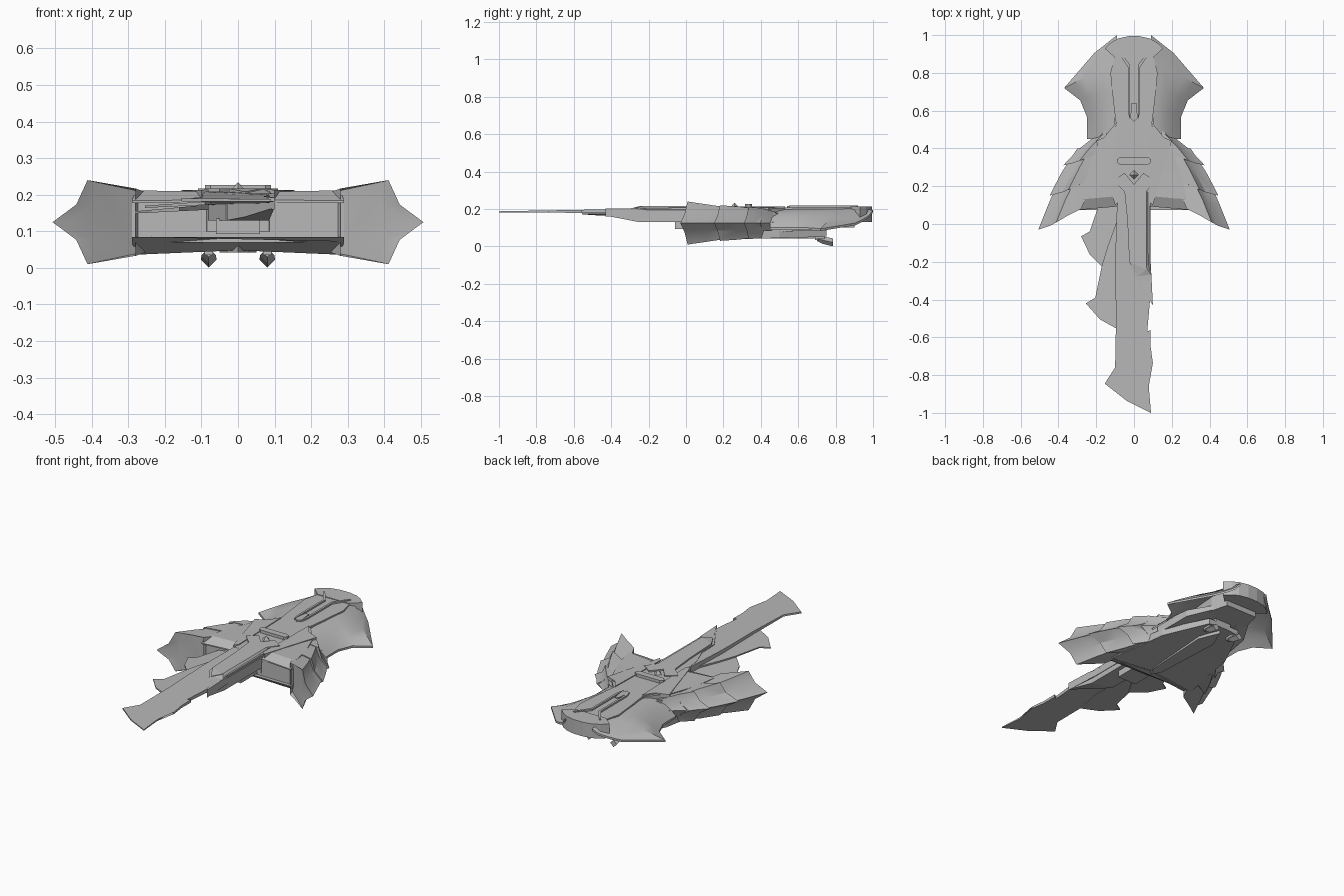
import bpy, bmesh, math

grey = bpy.data.materials.new("hull_grey")
grey.diffuse_color = (0.48, 0.48, 0.48, 1)


def finish(name, bm, mirror=False, smooth=False):
    """Turn a bmesh into a named object, optionally mirrored across x = 0."""
    if mirror:
        copy = bmesh.ops.duplicate(bm, geom=bm.verts[:] + bm.edges[:] + bm.faces[:])["geom"]
        for v in copy:
            if isinstance(v, bmesh.types.BMVert):
                v.co.x = -v.co.x
    bmesh.ops.recalc_face_normals(bm, faces=bm.faces)
    me = bpy.data.meshes.new(name)
    bm.to_mesh(me)
    bm.free()
    ob = bpy.data.objects.new(name, me)
    bpy.context.collection.objects.link(ob)
    me.materials.append(grey)
    if smooth:
        bpy.ops.object.select_all(action='DESELECT')
        ob.select_set(True)
        bpy.context.view_layer.objects.active = ob
        bpy.ops.object.shade_smooth_by_angle(angle=math.radians(30))
    return ob


def plate(name, outline, low, high, mirror=False):
    """Solid from a plan outline; low and high are heights or functions of x, y."""
    f = lambda h, x, y: h(x, y) if callable(h) else h
    bm = bmesh.new()
    a = [bm.verts.new((x, y, f(low, x, y))) for x, y in outline]
    b = [bm.verts.new((x, y, f(high, x, y))) for x, y in outline]
    n = len(a)
    caps = [bm.faces.new(a), bm.faces.new(b)]
    for i in range(n):
        j = (i + 1) % n
        bm.faces.new((a[i], a[j], b[j], b[i]))
    bmesh.ops.triangulate(bm, faces=caps)
    return finish(name, bm, mirror)


def loft(name, rings, mirror=False, smooth=False):
    """Skin between closed rings of equal length and cap the ends."""
    bm = bmesh.new()
    rs = [[bm.verts.new(p) for p in r] for r in rings]
    n = len(rs[0])
    for a, b in zip(rs, rs[1:]):
        for i in range(n):
            j = (i + 1) % n
            bm.faces.new((a[i], a[j], b[j], b[i]))
    bm.faces.new(rs[0])
    bm.faces.new(rs[-1])
    return finish(name, bm, mirror, smooth)


def both(pts):
    """Complete a symmetric outline from its right half."""
    return pts + [(-x, y) for x, y in reversed(pts) if abs(x) > 1e-4]


MID = 0.125


def pod_ring(y, inner, edge, half, sweep):
    """Bulged pod section whose outer point is swept forward."""
    corner = inner + (edge - inner) * 0.58
    top = [(inner, y, MID + half * 0.80),
           ((inner + corner) / 2, y - sweep * 0.3, MID + half * 0.90),
           (corner, y - sweep * 0.65, MID + half),
           (corner + (edge - corner) * 0.32, y - sweep * 0.8, MID + half * 0.42)]
    return top + [(edge, y - sweep, MID)] + [(x, v, 2 * MID - z) for x, v, z in reversed(top)]


# overlapping side pod segments, rear to front
for name, rings in (
    ("rear_pod_segment", [(0.49, 0.11, 0.20, 0.06, 0.02), (0.43, 0.14, 0.30, 0.08, 0.04),
                          (0.38, 0.17, 0.375, 0.086, 0.07)]),
    ("middle_pod_segment", [(0.42, 0.13, 0.30, 0.07, 0.02), (0.32, 0.17, 0.385, 0.088, 0.05),
                            (0.24, 0.21, 0.447, 0.095, 0.09)]),
    ("front_pod_segment", [(0.27, 0.18, 0.40, 0.08, 0.04), (0.17, 0.24, 0.455, 0.098, 0.07),
                           (0.08, 0.28, 0.507, 0.115, 0.11)])):
    ring_pts = [pod_ring(*r) for r in rings]
    if name == "front_pod_segment":  # hollow swept mouth
        ring_pts.append([(0.28 + (x - 0.28) * 0.78, y + 0.025, MID + (z - MID) * 0.94)
                         for x, y, z in ring_pts[-1]])
    loft(name, ring_pts, mirror=True, smooth=True)

# central wing body between the pods
wing = [(0.0, 0.10), (0.29, 0.095), (0.25, 0.3), (0.17, 0.48), (0.0, 0.6)]
plate("wing_core", both(wing)[1:], 0.07, 0.180)
loft("upper_wing_deck",
     [[(0.06, y, 0.178), (w, y - s, 0.178), (w, y - s, zo), (0.06, y, zi)]
      for y, w, s, zo, zi in ((0.095, 0.29, 0.02, 0.184, 0.186), (0.15, 0.28, 0.02, 0.212, 0.208),
                              (0.28, 0.25, 0.01, 0.206, 0.208), (0.42, 0.19, 0, 0.203, 0.208),
                              (0.53, 0.10, 0, 0.205, 0.208))], mirror=True)
loft("lower_wing_hull",
     [[(w, y - s, 0.085), (w, y - s, z), (0, y, z + 0.012), (-w, y - s, z), (-w, y - s, 0.085)]
      for y, w, s, z in ((0.095, 0.29, 0.02, 0.072), (0.17, 0.28, 0.02, 0.036), (0.3, 0.25, 0, 0.04),
                         (0.5, 0.22, 0, 0.045), (0.75, 0.10, 0, 0.052))])
plate("shoulder_plate", [(0.09, 0.53), (0.13, 0.47), (0.20, 0.44), (0.17, 0.34), (0.13, 0.2),
                        (0.10, 0.1), (0.08, 0.12)], 0.19,
      lambda x, y: 0.214 - 0.05 * max(0, x - 0.09), mirror=True)

# swept rear fins: thin shells drooping from the spine to the tip
fin_root = [(0.09, 1.0, 0.195), (0.10, 0.86, 0.205), (0.10, 0.72, 0.205), (0.10, 0.60, 0.20), (0.10, 0.45, 0.195)]
fin_edge = [(0.21, 0.905, 0.125), (0.37, 0.72, 0.095), (0.285, 0.655, 0.10), (0.25, 0.57, 0.10), (0.25, 0.45, 0.10)]
rings = []
for a, b, power in zip(fin_root, fin_edge, (0.6, 1.3, 1.6, 1.6, 1.6)):
    top = []
    for k in range(6):
        t = k / 5
        x, y = a[0] + (b[0] - a[0]) * t, a[1] + (b[1] - a[1]) * t
        top.append((x, y, a[2] + (b[2] - a[2]) * t ** power))
    rings.append(top + [(x, y, z - 0.012) for x, y, z in reversed(top)])
loft("rear_fin", rings, mirror=True, smooth=True)
plate("rear_side_body", [(0.08, 0.5), (0.22, 0.46), (0.21, 0.58), (0.2, 0.68), (0.13, 0.80), (0.08, 0.85)],
      lambda x, y: 0.075 + 0.09 * max(0, y - 0.5), 0.13, mirror=True)

# spine and curved stern
spine = [(0.085, 0.09), (0.10, 0.2), (0.095, 0.53), (0.11, 0.65), (0.125, 0.80), (0.10, 0.9)]
plate("spine_deck", both(spine), 0.10, 0.209)
stern = [(0.10, 0.88), (0.155, 0.93), (0.12, 0.962), (0.085, 0.982), (0.03, 0.994)]
plate("stern_block", both(stern), 0.13, 0.213)
plate("tail_keel", both([(0.06, 0.5), (0.08, 0.7), (0.05, 0.75)]), 0.06, 0.12)

# deck rails framing the long rear channel
plate("channel_rail", [(0.02, 0.55), (0.032, 0.59), (0.032, 0.83), (0.09, 0.915), (0.08, 0.92),
                      (0.02, 0.84)], 0.203, 0.218, mirror=True)
plate("channel_nose", both([(0, 0.54), (0.02, 0.56), (0.012, 0.64), (0, 0.64)]), 0.203, 0.217)

# forward neck on the spine, with an angled right armour strip
plate("neck_block", [(-0.085, 0.15), (-0.08, 0.02), (-0.035, -0.10), (-0.03, -0.22), (0.02, -0.30),
                    (0.10, -0.43), (0.085, -0.25), (0.085, 0.15)],
      lambda x, y: 0.13 + 0.035 * max(0, -y - 0.25) / 0.18,
      lambda x, y: 0.208 - 0.008 * max(0, -y - 0.2) / 0.2)
plate("neck_top", [(-0.11, 0.23), (-0.05, 0.17), (-0.035, 0.02), (-0.025, -0.2), (0.02, -0.28), (0.065, -0.24),
                  (0.065, 0.17), (0.11, 0.23), (0.05, 0.27), (0, 0.21), (-0.05, 0.27)], 0.20,
      lambda x, y: 0.217 if y > -0.25 else 0.208)
plate("neck_strip", [(0.065, 0.17), (0.065, -0.23), (0.02, -0.28), (0.10, -0.43), (0.092, -0.27),
                    (0.088, -0.2), (0.088, 0.17)], 0.16,
      lambda x, y: 0.204 if y < -0.25 else 0.217 - 1.0 * max(0, x - 0.065))
plate("chin_block", [(-0.06, 0.13), (-0.06, -0.06), (0.06, -0.06), (0.06, 0.13)], 0.093, 0.135)

# long forward blade and the two offset left blades
plate("main_blade", [(-0.09, 0.1), (-0.10, -0.2), (-0.095, -0.5), (-0.10, -0.76), (-0.155, -0.845),
                    (-0.04, -0.935), (0.09, -1.0), (0.078, -0.86), (0.070, -0.72), (0.10, -0.735),
                    (0.088, -0.65), (0.088, -0.56), (0.07, -0.57), (0.085, -0.40), (0.06, -0.1), (0.06, 0.1)],
      lambda x, y: 0.182 - 0.012 * max(0, y + 0.8), lambda x, y: 0.188 + 0.018 * (y + 1))
plate("inner_left_blade", [(-0.06, 0.1), (-0.14, -0.12), (-0.17, -0.22), (-0.205, -0.39), (-0.255, -0.42),
                          (-0.18, -0.505), (-0.09, -0.555), (-0.06, -0.4)],
      lambda x, y: 0.164 + 0.05 * (x + 0.255), lambda x, y: 0.170 + 0.07 * (x + 0.255))
plate("outer_left_blade", [(-0.08, 0.1), (-0.19, 0.09), (-0.235, -0.04), (-0.28, -0.065),
                          (-0.235, -0.16), (-0.16, -0.235), (-0.08, -0.1)],
      lambda x, y: 0.149 + 0.05 * (x + 0.28), lambda x, y: 0.155 + 0.09 * (x + 0.28))

# command bar and small sensor pyramid on the deck
plate("command_bar", both([(0.075, 0.315), (0.09, 0.326), (0.09, 0.342), (0.075, 0.353)]), 0.205, 0.226)
bm = bmesh.new()
bmesh.ops.create_cone(bm, segments=4, radius1=0.028, radius2=0.0, depth=0.03, cap_ends=True)
bmesh.ops.translate(bm, verts=bm.verts, vec=(0, 0.26, 0.219))
finish("sensor_pyramid", bm)

# belly turrets: diamond barrels on short struts
loft("turret_barrel", [[(0.08 + r * math.cos(k * math.pi / 2), y, z + r * math.sin(k * math.pi / 2))
                        for k in range(4)]
                       for y, r, z in ((0.70, 0.012, 0.042), (0.73, 0.020, 0.034), (0.785, 0.021, 0.022))],
     mirror=True)
plate("turret_strut", [(0.068, 0.69), (0.092, 0.69), (0.092, 0.74), (0.068, 0.74)], 0.035, 0.09, mirror=True)
plate("belly_ridge", both([(0, 0.14), (0.03, 0.2), (0.05, 0.6), (0.0, 0.72)]), 0.042, 0.07)
